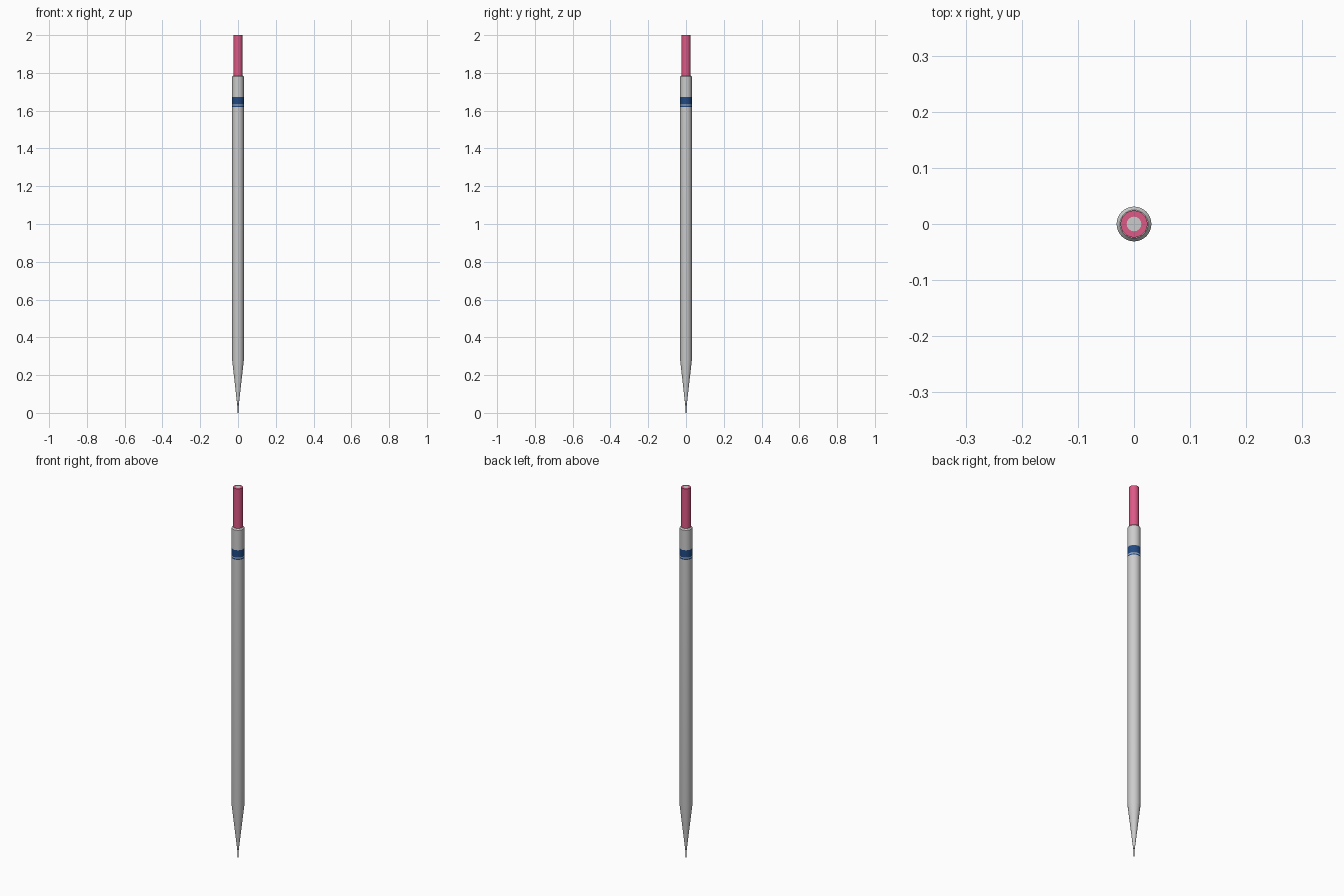
import bpy, bmesh, math

if "Cube" in bpy.data.objects:
    bpy.data.objects.remove(bpy.data.objects["Cube"])

SIDES = 32


def material(name, rgb):
    m = bpy.data.materials.new(name)
    m.diffuse_color = (*rgb, 1)
    m.use_nodes = True
    m.node_tree.nodes["Principled BSDF"].inputs["Base Color"].default_value = m.diffuse_color
    return m


GREY = material("silver grey", (0.60, 0.60, 0.60))
PINK = material("eraser pink", (0.72, 0.10, 0.24))
NAVY = material("navy blue", (0.015, 0.07, 0.23))
LEAD = material("graphite", (0.06, 0.06, 0.06))


def lathe(name, profile, mats, rule=None):
    """Spin (radius, z) points about z; cap both ends; colour faces by rule(radius, z)."""
    bm = bmesh.new()
    rings = []
    for r, z in profile:
        rings.append([bm.verts.new((r * math.cos(2 * math.pi * i / SIDES),
                                    r * math.sin(2 * math.pi * i / SIDES), z))
                      for i in range(SIDES)])
    for (a, b), (p, q) in zip(zip(rings, rings[1:]), zip(profile, profile[1:])):
        for i in range(SIDES):
            j = (i + 1) % SIDES
            f = bm.faces.new((a[i], a[j], b[j], b[i]))
            if rule:
                f.material_index = rule((p[0] + q[0]) / 2, (p[1] + q[1]) / 2)
    bm.faces.new(rings[0][::-1])
    top = bm.faces.new(rings[-1])
    if rule:
        top.material_index = rule(0, profile[-1][1])
    me = bpy.data.meshes.new(name)
    bm.to_mesh(me)
    bm.free()
    for m in mats:
        me.materials.append(m)
    ob = bpy.data.objects.new(name, me)
    bpy.context.collection.objects.link(ob)
    bpy.ops.object.select_all(action='DESELECT')
    ob.select_set(True)
    bpy.context.view_layer.objects.active = ob
    bpy.ops.object.shade_smooth_by_angle(angle=math.radians(30))
    return ob


# Barrel with conical tip, painted navy stripes and a chamfered top rim
R = 0.031
stripe = lambda r, z: int(1.632 < z < 1.672 or 1.62 < z < 1.627)
lathe("barrel", [(0.004, 0.04), (R, 0.28), (R, 1.62), (R, 1.627), (R, 1.632),
                 (R, 1.672), (R, 1.78), (0.025, 1.787)], [GREY, NAVY], stripe)

# Thin lead poking out of the tip
lathe("lead", [(0.003, 0.0), (0.003, 0.06)], [LEAD])

# Eraser sleeve, with a grey disc set in its end
lathe("eraser", [(0.024, 1.77), (0.024, 2.0), (0.013, 2.0)], [PINK, GREY],
      lambda r, z: int(r == 0))
